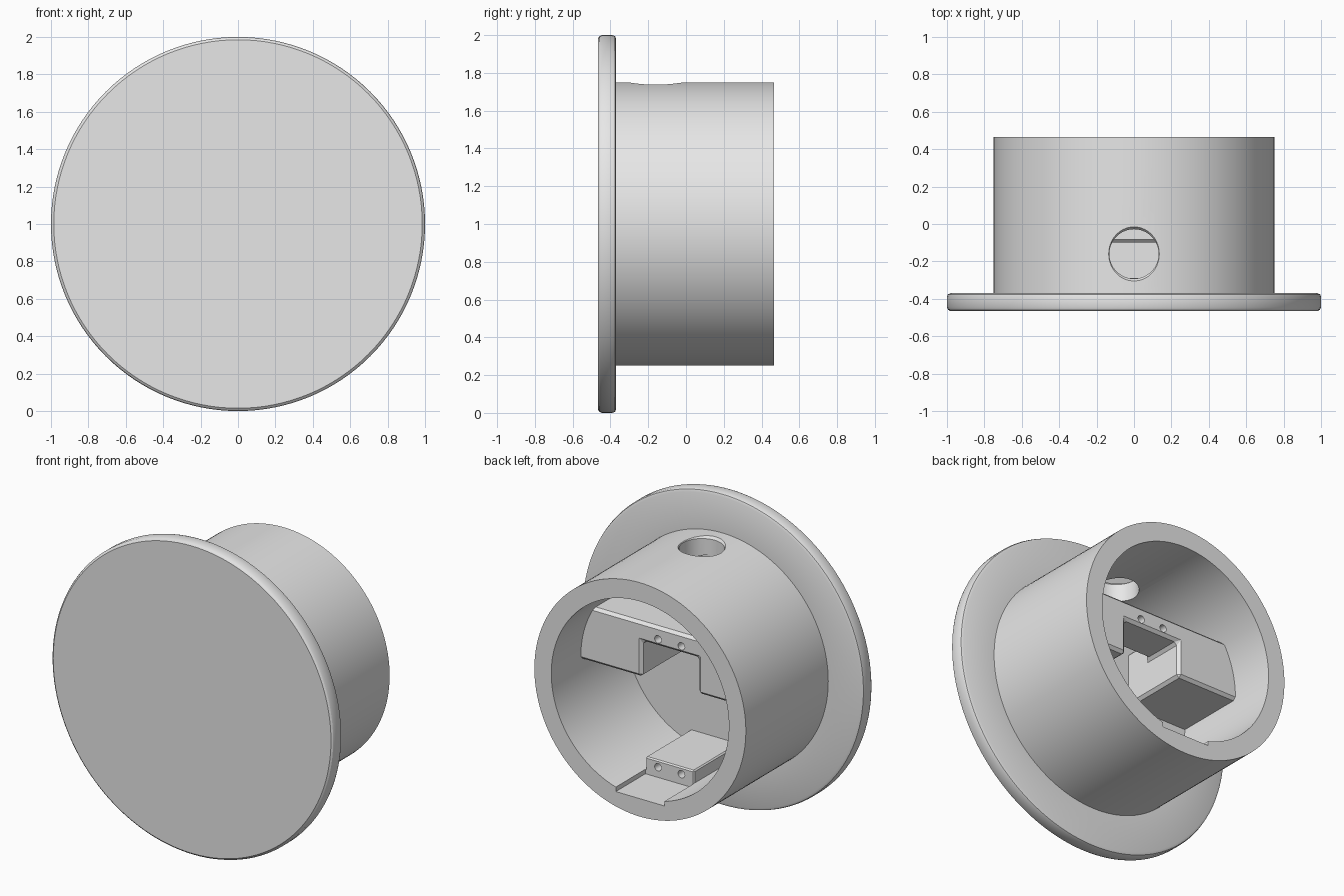
import bpy, bmesh, math
from mathutils import Matrix, Vector

if "Cube" in bpy.data.objects:
    bpy.data.objects.remove(bpy.data.objects["Cube"])

grey = bpy.data.materials.new("plain_grey")
grey.use_nodes = True
colour = (0.8, 0.8, 0.8, 1)
grey.diffuse_color = colour
grey.node_tree.nodes["Principled BSDF"].inputs["Base Color"].default_value = colour

CENTRE_Z = 1.0
BACK_FACE = 0.165     # rear face of both mounting blocks
FLOOR = -0.29         # bottom of the bore
BORE = 0.63


def add_object(name, bm):
    bmesh.ops.recalc_face_normals(bm, faces=bm.faces)
    mesh = bpy.data.meshes.new(name)
    bm.to_mesh(mesh)
    bm.free()
    mesh.materials.append(grey)
    obj = bpy.data.objects.new(name, mesh)
    bpy.context.collection.objects.link(obj)
    return obj


def box(name, low, high):
    low, high = Vector(low), Vector(high)
    bm = bmesh.new()
    bmesh.ops.create_cube(bm, size=1)
    for v in bm.verts:
        v.co = (low + high) / 2 + v.co * (high - low)
    return add_object(name, bm)


def lathe(name, profile, steps):
    """Spin (radius, y) points about the horizontal axis of the body."""
    bm = bmesh.new()
    verts = [bm.verts.new((r, y, CENTRE_Z)) for r, y in profile]
    edges = [bm.edges.new(pair) for pair in zip(verts, verts[1:])]
    bmesh.ops.spin(bm, geom=verts + edges, cent=(0, 0, CENTRE_Z), axis=(0, 1, 0),
                   angle=math.tau, steps=steps)
    bmesh.ops.remove_doubles(bm, verts=bm.verts, dist=0.0001)
    return add_object(name, bm)


def cone(name, r1, r2, depth, place, segments=64):
    bm = bmesh.new()
    bmesh.ops.create_cone(bm, cap_ends=True, segments=segments, radius1=r1,
                          radius2=r2, depth=depth, matrix=place)
    return add_object(name, bm)


def apply(obj, mod):
    bpy.context.view_layer.objects.active = obj
    bpy.ops.object.modifier_apply(modifier=mod.name)


def combine(obj, tool, operation="DIFFERENCE"):
    mod = obj.modifiers.new("combine", "BOOLEAN")
    mod.operation = operation
    mod.solver = "EXACT"
    mod.object = tool
    apply(obj, mod)
    bpy.data.objects.remove(tool)


def chamfer(obj, width):
    mod = obj.modifiers.new("chamfer", "BEVEL")
    mod.width = width
    mod.segments = 1
    mod.limit_method = "ANGLE"
    apply(obj, mod)


def smooth(obj):
    bpy.ops.object.select_all(action="DESELECT")
    obj.select_set(True)
    bpy.context.view_layer.objects.active = obj
    bpy.ops.object.shade_smooth_by_angle(angle=math.radians(25))


# Round cover plate with a hollow tube behind it
body = lathe("cover_and_tube", [
    (0, -0.465), (0.985, -0.465), (0.995, -0.457), (1, -0.445),
    (1, -0.39), (0.995, -0.376), (0.98, -0.37),
    (0.75, -0.37), (0.75, 0.465), (BORE, 0.465), (BORE, FLOOR), (0, FLOOR)], 128)

# Cable hole in the top of the tube, with an eased rim
combine(body, cone("hole_cutter", 0.132, 0.132, 0.5, Matrix.Translation((0, -0.16, 1.7))))
combine(body, cone("rim_cutter", 0.126, 0.156, 0.04, Matrix.Translation((0, -0.16, 1.745))))

# Shallow groove along the bottom of the bore
combine(body, box("groove_cutter", (-0.172, BACK_FACE, 0.365), (0.172, 0.6, 0.5)))
smooth(body)

# Upper bracket: two deep side blocks joined by a shallower bridge
bracket = box("upper_bracket", (-0.8, FLOOR - 0.04, 0.975), (0.8, BACK_FACE, 1.33))
combine(bracket, box("notch_cutter", (-0.2, -0.6, 0.8), (0.2, 0.5, 1.205)))
combine(bracket, box("bridge_cutter", (-0.2, -0.6, 0.8), (0.2, -0.1, 1.6)))
chamfer(bracket, 0.018)

# Lower mounting block
lower = box("lower_block", (-0.172, FLOOR - 0.04, 0.3), (0.172, BACK_FACE, 0.475))
chamfer(lower, 0.008)

# Trim the blocks to the tube and drill their screw holes
for block, hole_z in ((bracket, 1.25), (lower, 0.43)):
    trim = lathe("trim_cutter", [(0, -0.4), (0.69, -0.4), (0.69, 0.4), (0, 0.4)], 64)
    combine(block, trim, "INTERSECT")
    for x in (-0.083, 0.083):
        place = Matrix.Translation((x, BACK_FACE, hole_z)) @ Matrix.Rotation(math.pi / 2, 4, "X")
        combine(block, cone("screw_cutter", 0.024, 0.024, 0.36, place, 24))
    smooth(block)
